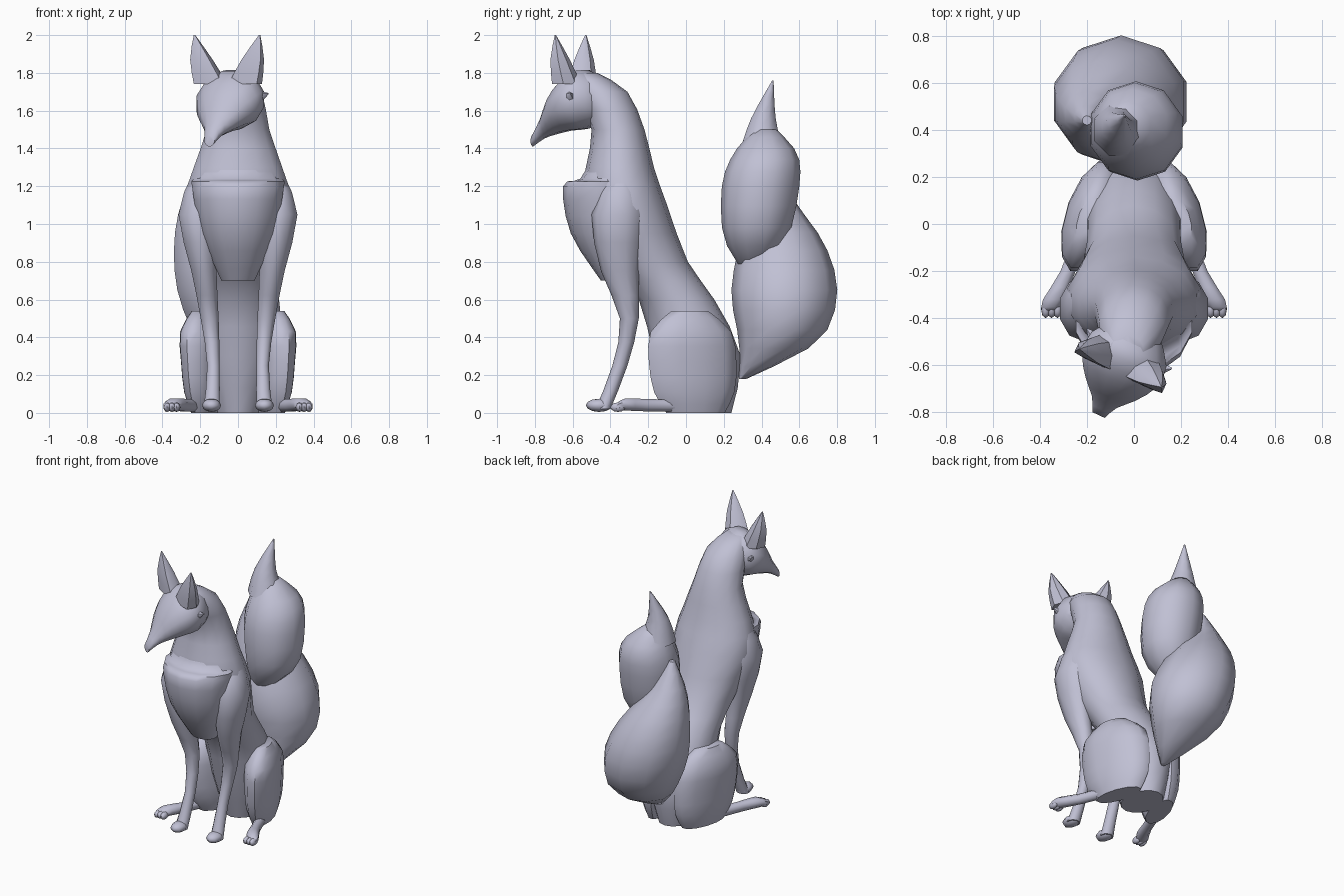
import bpy, bmesh, math
from mathutils import Vector

if "Cube" in bpy.data.objects:
    bpy.data.objects.remove(bpy.data.objects["Cube"], do_unlink=True)

fur = bpy.data.materials.new("lavender grey")
fur.use_nodes = True
fur.diffuse_color = (.53, .53, .66, 1)
fur.node_tree.nodes["Principled BSDF"].inputs["Base Color"].default_value = fur.diffuse_color

RIGHTWARD, BACKWARD, UPWARD = Vector((1, 0, 0)), Vector((0, 1, 0)), Vector((0, 0, 1))
SIDES = (("left", 1), ("right", -1))


def finish(name, bm, sharp_angle):
    """Turn a bmesh into a smooth-shaded object with the fur material."""
    bmesh.ops.recalc_face_normals(bm, faces=bm.faces)
    mesh = bpy.data.meshes.new(name)
    bm.to_mesh(mesh)
    bm.free()
    mesh.materials.append(fur)
    part = bpy.data.objects.new(name, mesh)
    bpy.context.collection.objects.link(part)
    bpy.ops.object.select_all(action="DESELECT")
    bpy.context.view_layer.objects.active = part
    part.select_set(True)
    bpy.ops.object.shade_smooth_by_angle(angle=math.radians(sharp_angle))


def spline(keys, t):
    """Smooth curve through evenly spaced keys, for numbers or vectors."""
    last = len(keys) - 1
    place = t * last
    i = min(int(place), last - 1)
    f = place - i
    before, start, end, after = (keys[min(max(k, 0), last)] for k in range(i - 1, i + 3))
    leave, arrive = (end - before) / 2, (after - start) / 2
    ease = f * f * (3 - 2 * f)
    return (start * (1 - ease) + end * ease
            + leave * (f * (1 - f) ** 2) - arrive * (f * f * (1 - f)))


def loft(name, path, widths, depths=None, across=RIGHTWARD, along=BACKWARD,
         steps=10, sides=12, hollow=0, sharp_angle=50):
    """Skin elliptical rings that follow a path; hollow dents the far side."""
    depths = depths or widths
    points = [Vector(point) for point in path]
    bm = bmesh.new()
    rings = []
    for step in range(steps + 1):
        t = step / steps
        center, width, depth = spline(points, t), spline(widths, t), spline(depths, t)
        ring = []
        for i in range(sides):
            angle = math.tau * (i + .5) / sides
            c, s = math.cos(angle), math.sin(angle)
            if s < 0:
                s *= 1 - hollow * (1 - abs(c))
            ring.append(bm.verts.new(center + across * width * c + along * depth * s))
        rings.append(ring)
    for low, high in zip(rings, rings[1:]):
        for i in range(sides):
            bm.faces.new((low[i - 1], low[i], high[i], high[i - 1]))
    bm.faces.new(rings[0])
    bm.faces.new(rings[-1])
    finish(name, bm, sharp_angle)


def blob(name, center, radii):
    """Small rounded ellipsoid for paws and toes."""
    bm = bmesh.new()
    bmesh.ops.create_uvsphere(bm, u_segments=8, v_segments=6, radius=1)
    bmesh.ops.scale(bm, vec=radii, verts=bm.verts)
    bmesh.ops.translate(bm, vec=center, verts=bm.verts)
    finish(name, bm, 60)


# Seated body rising into the neck
loft("body",
     [(0, .08, 0), (0, .06, .3), (0, -.05, .6), (0, -.2, .8), (0, -.32, 1.1),
      (0, -.35, 1.3), (0, -.36, 1.5), (-.01, -.45, 1.7), (-.03, -.53, 1.8)],
     [.12, .2, .2, .22, .29, .24, .17, .14, .07],
     [.16, .23, .2, .21, .22, .18, .14, .14, .06], steps=16, sides=14)

# Chest ruff with a small ledge, blending into the neck above
loft("chest_ruff", [(0, -.38, .7), (0, -.42, .95), (0, -.42, 1.2),
                    (0, -.38, 1.24), (0, -.36, 1.36)],
     [.09, .2, .25, .24, .18], [.07, .19, .23, .18, .14], steps=12, sides=14)

# Head turned towards its right
turn = math.radians(25)
forward = Vector((-math.sin(turn), -math.cos(turn), 0))
sideways = Vector((math.cos(turn), -math.sin(turn), 0))


def on_head(ahead, aside, height):
    return Vector((-.02, -.53, height)) + forward * ahead + sideways * aside


loft("head", [on_head(-.1, 0, 1.65), on_head(0, 0, 1.66), on_head(.1, 0, 1.64),
              on_head(.19, 0, 1.58), on_head(.25, 0, 1.51), on_head(.31, 0, 1.44)],
     [.1, .18, .18, .12, .06, .03], [.1, .16, .15, .11, .06, .03],
     across=sideways, along=UPWARD)

# Ears with hollow fronts, and pointed cheeks
for label, s in SIDES:
    loft(label + "_ear", [on_head(.08, .1 * s, 1.74), on_head(.09, .15 * s, 1.87),
                          on_head(.09, .19 * s, 2)],
         [.09, .06, .004], across=sideways, along=-forward,
         steps=4, sides=8, hollow=.9, sharp_angle=40)
    loft(label + "_cheek", [on_head(.06, .1 * s, 1.64), on_head(0, .2 * s, 1.69)],
         [.08, .004], across=forward, along=UPWARD, steps=3, sides=6)

# Legs in mirrored pairs
for label, s in SIDES:
    loft(label + "_front_leg",
         [(.2 * s, -.34, 1.25), (.21 * s, -.36, 1.05), (.18 * s, -.35, .75),
          (.15 * s, -.3, .5), (.13 * s, -.35, .25), (.14 * s, -.44, .02)],
         [.05, .11, .07, .05, .035, .045], [.07, .14, .1, .05, .04, .04], sides=10)
    blob(label + "_front_paw", (.14 * s, -.46, .04), (.05, .07, .035))

    # Thigh with its knee swung outwards
    loft(label + "_thigh", [(.17 * s, .05, 0), (.19 * s, .02, .54)],
         [.07, .1, .11, .11, .05], [.16, .22, .24, .22, .1],
         along=Vector((-.25 * s, 1, 0)), steps=8)

    # Hind foot splayed outwards, with three toes
    loft(label + "_hind_foot",
         [(.2 * s, 0, .04), (.28 * s, -.2, .04), (.34 * s, -.32, .045), (.36 * s, -.37, .03)],
         [.04, .035, .05, .035], [.035, .035, .035, .02], along=UPWARD, steps=6, sides=8)
    for toe in (-1, 0, 1):
        blob(label + "_hind_toe", ((.35 + .025 * toe) * s, -.36, .03), (.02, .04, .025))

# Bushy tail: lower lobe curling up on the right, upper lobe and tip
loft("tail_lower", [(0, .3, .18), (-.01, .49, .38), (-.05, .52, .63),
                    (-.12, .51, .88), (-.19, .47, 1.1), (-.2, .44, 1.3)],
     [.02, .21, .28, .23, .12, .02], steps=12, sides=10)
loft("tail_upper", [(-.07, .36, .74), (.01, .37, .93), (.01, .395, 1.2),
                    (0, .42, 1.37), (-.04, .42, 1.5)],
     [.05, .17, .205, .17, .06], sides=10)
loft("tail_tip", [(-.06, .4, 1.4), (-.07, .41, 1.56), (-.04, .46, 1.76)],
     [.12, .07, .004], steps=6, sides=8)
